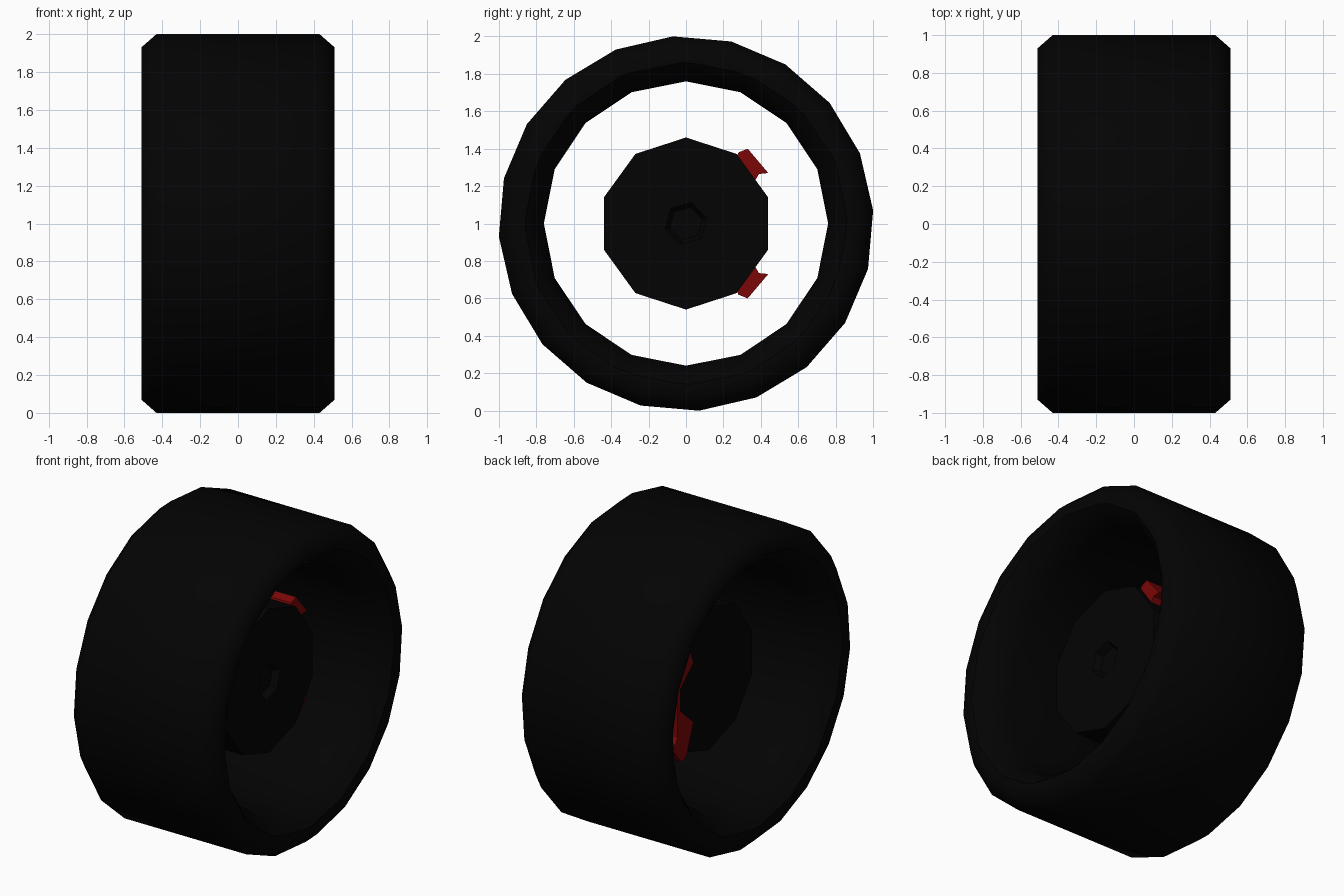
import bpy, bmesh, math

if "Cube" in bpy.data.objects:
    bpy.data.objects.remove(bpy.data.objects["Cube"])

def material(name, rgb):
    m = bpy.data.materials.new(name)
    m.diffuse_color = (*rgb, 1)
    m.use_nodes = True
    m.node_tree.nodes["Principled BSDF"].inputs["Base Color"].default_value = m.diffuse_color
    return m

black = material("rubber_black", (0.001, 0.001, 0.001))
red = material("caliper_red", (0.2, 0.002, 0.002))

def finish(bm, name, mat, smooth=None):
    bmesh.ops.recalc_face_normals(bm, faces=bm.faces)
    me = bpy.data.meshes.new(name)
    bm.to_mesh(me)
    bm.free()
    ob = bpy.data.objects.new(name, me)
    bpy.context.collection.objects.link(ob)
    me.materials.append(mat)
    ob.location.z = 1
    if smooth:
        bpy.ops.object.select_all(action='DESELECT')
        ob.select_set(True)
        bpy.context.view_layer.objects.active = ob
        bpy.ops.object.shade_smooth_by_angle(angle=math.radians(smooth))
    return ob

def lathe(name, profile, sides, start, mat, capped=False, smooth=None):
    """Spin (x, radius) points about the x axis."""
    bm = bmesh.new()
    rings = []
    for k in range(sides):
        a = math.radians(start) + 2 * math.pi * k / sides
        rings.append([bm.verts.new((x, r * math.cos(a), r * math.sin(a))) for x, r in profile])
    for k in range(sides):
        p, q = rings[k], rings[(k + 1) % sides]
        for i in range(len(profile) - 1):
            bm.faces.new((p[i], p[i + 1], q[i + 1], q[i]))
    if capped:
        bm.faces.new([r[0] for r in rings])
        bm.faces.new([r[-1] for r in rings])
    return finish(bm, name, mat, smooth)

def mirrored(half):
    return half + [(-x, r) for x, r in reversed(half)]

# Tyre: tread with chamfered shoulders and side walls
lathe("tyre_tread", mirrored([(0.51, 0.865), (0.51, 0.933), (0.43, 1.003)]), 20, 76, black, smooth=50)

# Wheel barrel: sixteen-sided inner wall with a flared lip at each end
barrel = lathe("wheel_barrel", mirrored([(0.507, 0.9), (0.505, 0.865), (0.48, 0.84), (0.41, 0.785), (0.3, 0.76)]),
               16, 0, black, smooth=35)
# Inner wall faces the axle
mid = next(p for p in barrel.data.polygons if abs(p.center.x) < 0.01)
if mid.normal.y * mid.center.y + mid.normal.z * mid.center.z > 0:
    barrel.data.flip_normals()

# Brake drum: ten-sided solid, with a six-sided hub recess cut into its front
drum = lathe("brake_drum", [(-0.16, 0.46), (0.22, 0.46)], 10, -90, black, capped=True)
cutter = lathe("hub_recess_cutter", [(0.18, 0.09), (0.26, 0.14)], 6, 15, black, capped=True)
cutter.hide_render = True
cutter.hide_viewport = True
cut = drum.modifiers.new("hub_recess", 'BOOLEAN')
cut.operation = 'DIFFERENCE'
cut.solver = 'EXACT'
cut.object = cutter

# Caliper: C-shaped block behind and around one side of the drum
upper = [(0.34, 0.07), (0.21, 0.19), (0.28, 0.38), (0.33, 0.40), (0.44, 0.27), (0.39, 0.265), (0.37, 0.23)]
outline = upper + [(y, -z) for y, z in reversed(upper)]
bm = bmesh.new()
face = bm.faces.new([bm.verts.new((-0.2, y, z)) for y, z in outline])
ext = bmesh.ops.extrude_face_region(bm, geom=[face], use_keep_orig=True)
bmesh.ops.translate(bm, vec=(0.38, 0, 0),
                    verts=[g for g in ext["geom"] if isinstance(g, bmesh.types.BMVert)])
finish(bm, "brake_caliper", red)
